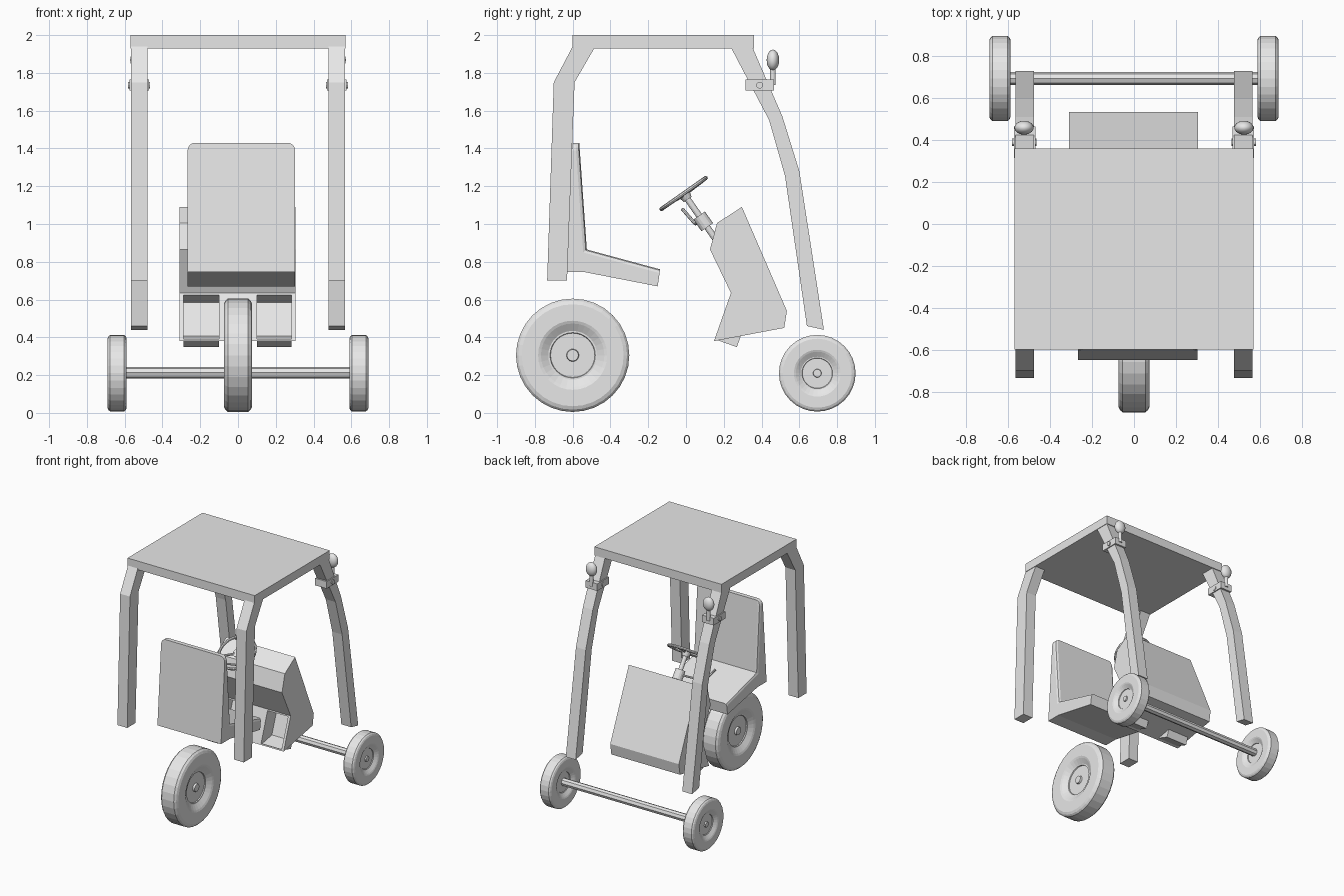
import bpy, bmesh, math
from mathutils import Vector

if "Cube" in bpy.data.objects:
    bpy.data.objects.remove(bpy.data.objects["Cube"])

grey = bpy.data.materials.new("light grey")
grey.diffuse_color = (0.8, 0.8, 0.8, 1)
grey.use_nodes = True
grey.node_tree.nodes["Principled BSDF"].inputs["Base Color"].default_value = grey.diffuse_color


def finish(name, bm):
    bmesh.ops.recalc_face_normals(bm, faces=bm.faces[:])
    me = bpy.data.meshes.new(name)
    bm.to_mesh(me)
    bm.free()
    ob = bpy.data.objects.new(name, me)
    me.materials.append(grey)
    bpy.context.collection.objects.link(ob)
    return ob


def prism(pts, x0, x1):
    """Side profile of (y, z) points pulled along x."""
    bm = bmesh.new()
    a = [bm.verts.new((x0, y, z)) for y, z in pts]
    b = [bm.verts.new((x1, y, z)) for y, z in pts]
    bm.faces.new(a)
    bm.faces.new(b[::-1])
    for i in range(len(pts)):
        j = (i + 1) % len(pts)
        bm.faces.new((a[i], b[i], b[j], a[j]))
    bmesh.ops.recalc_face_normals(bm, faces=bm.faces[:])
    return bm


def box(name, x, y, z):
    return finish(name, prism([(y[0], z[0]), (y[1], z[0]), (y[1], z[1]), (y[0], z[1])], *x))


def lathe(name, prof, centre, axis=(1, 0, 0), n=32):
    """Profile of (distance along axis, radius) spun round an axis."""
    q = Vector((1, 0, 0)).rotation_difference(Vector(axis).normalized())
    bm = bmesh.new()
    rings = []
    for d, r in prof:
        rings.append([bm.verts.new(Vector(centre) + q @ Vector(
            (d, r * math.cos(t * math.tau / n), r * math.sin(t * math.tau / n)))) for t in range(n)])
    for a, b in zip(rings, rings[1:]):
        for i in range(n):
            j = (i + 1) % n
            bm.faces.new((a[i], a[j], b[j], b[i]))
    bmesh.ops.remove_doubles(bm, verts=bm.verts[:], dist=1e-5)
    return finish(name, bm)


def rod(name, p, q, r, n=12):
    p, q = Vector(p), Vector(q)
    length = (q - p).length
    return lathe(name, [(0, 0), (0, r), (length, r), (length, 0)], p, q - p, n)


def smooth(ob):
    bpy.ops.object.select_all(action='DESELECT')
    ob.select_set(True)
    bpy.context.view_layer.objects.active = ob
    bpy.ops.object.shade_smooth_by_angle(angle=math.radians(35))


# Wheels: tyre, dished rim and hub in one lathe
def wheel(name, centre, R, w):
    half = [(.7, 0), (.7, .1), (.5, .11), (.5, .39), (.6, .4), (.6, .43), (.92, .56),
            (1, .61), (1, .9), (.9, .96), (.72, 1)]
    prof = [(-d, r) for d, r in half] + [(d, r) for d, r in half[::-1]]
    lathe(name, [(d * w, r * R) for d, r in prof], centre)


wheel("single_wheel", (0, -.60, .305), .30, .075)
for s, side in ((-1, "left"), (1, "right")):
    wheel("axle_wheel_" + side, (s * .64, .695, .21), .203, .051)
rod("axle", (-.61, .695, .213), (.61, .695, .213), .031, 8)

# Roof
box("roof", (-.57, .57), (-.6, .36), (1.93, 2.0))

# Roof legs, bent, with a lamp clamped on each rear leg
seat_leg = [(-.60, 1.94), (-.70, 1.75), (-.735, .70), (-.63, .70), (-.59, 1.75), (-.48, 1.94)]
axle_leg = [(.35, 1.94), (.51, 1.57), (.60, 1.28), (.73, .44), (.64, .46),
            (.524, 1.255), (.44, 1.55), (.235, 1.94)]
for s, side in ((-1, "left"), (1, "right")):
    finish("seat_end_leg_" + side, prism(seat_leg, s * .478, s * .566))
    finish("axle_end_leg_" + side, prism(axle_leg, s * .478, s * .566))
    box("lamp_clamp_" + side, (s * .47, s * .574), (.315, .465), (1.708, 1.765))
    rod("clamp_bolt_" + side, (s * .465, .39, 1.735), (s * .582, .39, 1.735), .018)
    rod("lamp_stem_" + side, (s * .525, .46, 1.735), (s * .525, .46, 1.83), .015)
    bm = bmesh.new()
    bmesh.ops.create_uvsphere(bm, u_segments=20, v_segments=12, radius=1)
    for v in bm.verts:
        v.co = (s * .525 + v.co.x * .046, .46 + v.co.y * .033, 1.868 + v.co.z * .055)
    smooth(finish("lamp_" + side, bm))

# Seat: L profile with softened cushion edges and rounded top corners
bm = prism([(-.60, 1.43), (-.565, 1.43), (-.525, .865), (-.137, .76), (-.15, .67),
            (-.535, .745), (-.65, .745)], -.267, .303)
top = [e for e in bm.edges if all(v.co.z > 1.42 for v in e.verts)
       and abs(e.verts[0].co.x - e.verts[1].co.x) < .01]
bmesh.ops.bevel(bm, geom=top, offset=.04, segments=4, profile=.5, affect='EDGES')
cushion = [e for e in bm.edges if len(e.link_faces) == 2 and e.calc_face_angle() > 1
           and any(f.normal.y > .3 and f.normal.z > -.1 or f.normal.z > .8 and f.calc_area() > .1
                   for f in e.link_faces)
           and abs(e.verts[0].co.x - e.verts[1].co.x) < .01]
bmesh.ops.bevel(bm, geom=cushion, offset=.02, segments=2, profile=.5, affect='EDGES')
finish("seat", bm)

# Dashboard body with two foot wells pushed through the lower panel
bm = prism([(.296, 1.09), (.164, 1.005), (.127, .865), (.238, .635), (.148, .38),
            (.52, .45), (.534, .54)], -.31, .305)
for x in (-.30, -.09, .09, .295):
    bmesh.ops.bisect_plane(bm, geom=bm.verts[:] + bm.edges[:] + bm.faces[:],
                           plane_co=(x, 0, 0), plane_no=(1, 0, 0))
wells = []
for f in bm.faces:
    c = f.calc_center_median()
    if f.normal.y < -.8 and c.z < .6 and .12 < abs(c.x) < .25:
        wells.append(f)
inward = -wells[0].normal.copy()
bmesh.ops.inset_individual(bm, faces=wells, thickness=.015)
new = bmesh.ops.extrude_face_region(bm, geom=wells)
bmesh.ops.delete(bm, geom=wells, context='FACES_ONLY')
bmesh.ops.translate(bm, vec=inward * .125,
                    verts=[g for g in new["geom"] if isinstance(g, bmesh.types.BMVert)])
finish("dashboard", bm)

# Steering wheel, column, collar and lever
centre = Vector((0, -.008, 1.155))
up = Vector((0, -.574, .819))
R, t = .143, .011
ring = [(t * math.sin(a * math.tau / 8), R + t * math.cos(a * math.tau / 8)) for a in range(9)]
smooth(lathe("steering_rim", ring, centre + up * .008, up))
lathe("steering_hub", [(-.03, 0), (-.03, .025), (.005, .035), (.012, 0)], centre, up, 16)
across = Vector((0, .819, .574))
for i in range(3):
    a = math.tau * i / 3 + math.pi / 2
    d = Vector((1, 0, 0)) * math.cos(a) + across * math.sin(a)
    rod("steering_spoke", centre, centre + up * .006 + d * R, .009, 8)
rod("steering_column", centre, centre - up * .34, .017)
rod("column_collar", centre - up * .135, centre - up * .21, .038, 16)
rod("lever_arm", centre - up * .17, (-.20, .05, 1.0), .008, 8)
rod("lever_grip", (-.20, .05, 1.0), (-.25, -.02, 1.08), .009, 8)
